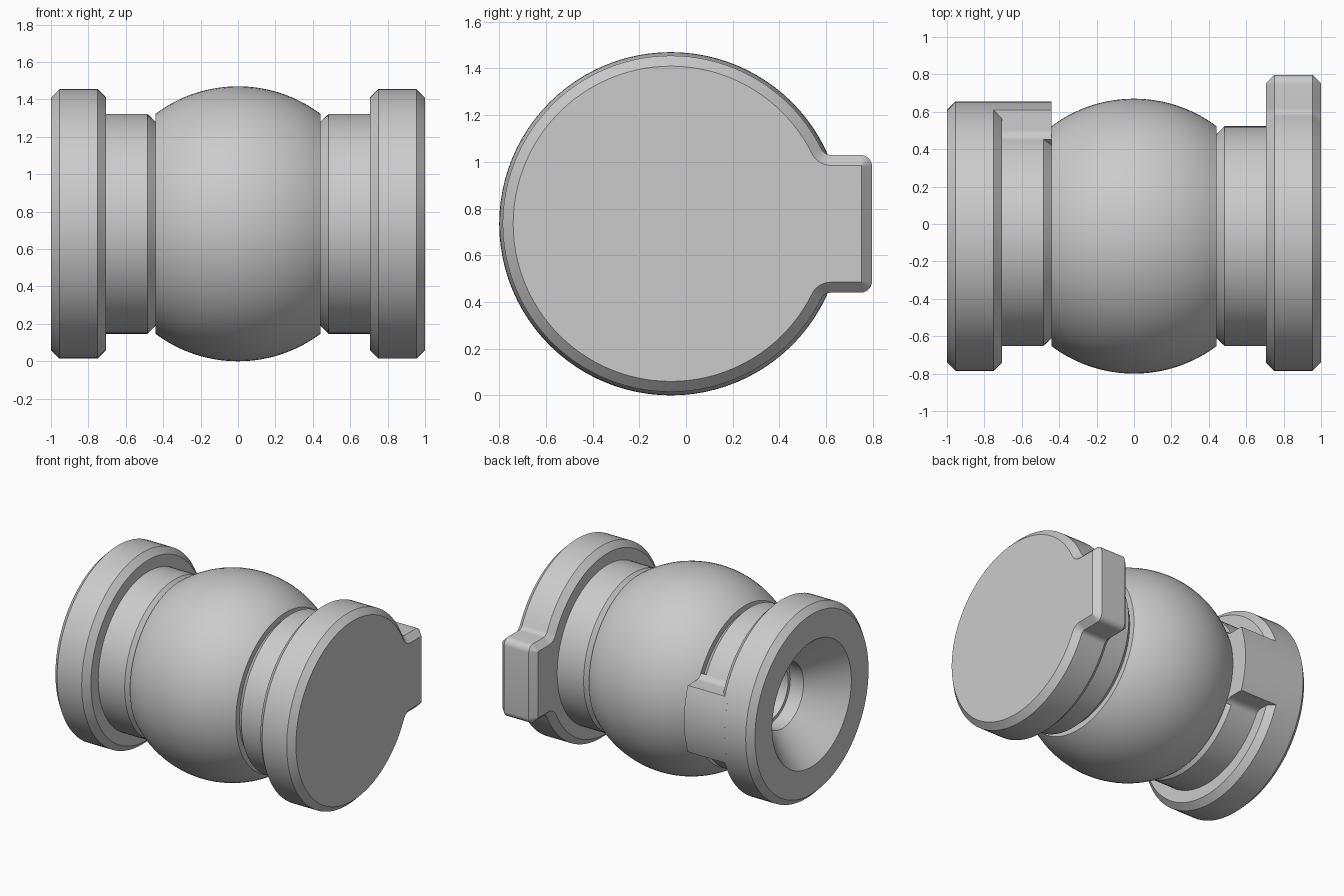
import bpy, bmesh
from math import sin, cos, pi, sqrt, asin, atan2, radians

if "Cube" in bpy.data.objects:
    bpy.data.objects.remove(bpy.data.objects["Cube"], do_unlink=True)

CY, CZ = -0.065, 0.735          # axis of the whole body, along x
SEGMENTS = 96
BALL_R, FLANGE_R, NECK_R = 0.735, 0.72, 0.588
GAP_X, GAP_R = 0.44, 0.545      # groove between ball and neck
BEVEL = 0.045

grey = bpy.data.materials.new("plain grey")
grey.use_nodes = True
GREY = (0.6, 0.6, 0.6, 1)
grey.diffuse_color = GREY
grey.node_tree.nodes["Principled BSDF"].inputs["Base Color"].default_value = GREY


def finish(name, bm):
    """Turn a bmesh into a shaded object sitting on the body axis."""
    bmesh.ops.remove_doubles(bm, verts=bm.verts, dist=1e-5)
    bmesh.ops.recalc_face_normals(bm, faces=bm.faces)
    mesh = bpy.data.meshes.new(name)
    bm.to_mesh(mesh)
    bm.free()
    mesh.materials.append(grey)
    obj = bpy.data.objects.new(name, mesh)
    obj.location = (0, CY, CZ)
    bpy.context.collection.objects.link(obj)
    bpy.ops.object.select_all(action="DESELECT")
    obj.select_set(True)
    bpy.context.view_layer.objects.active = obj
    bpy.ops.object.shade_smooth_by_angle(angle=radians(28))
    return obj


def loft(name, sections, caps=True):
    """Join rings given as (x, [(y, z), ...]) into a closed skin."""
    bm = bmesh.new()
    rings = [[bm.verts.new((x, y, z)) for y, z in pts] for x, pts in sections]
    for a, b in zip(rings, rings[1:]):
        for i in range(len(a)):
            bm.faces.new((a[i - 1], a[i], b[i], b[i - 1]))
    if caps:
        bm.faces.new(rings[0])
        bm.faces.new(rings[-1])
    return finish(name, bm)


def lathe(name, profile):
    """Revolve (x, radius) points about the x axis."""
    bm = bmesh.new()
    verts = [bm.verts.new((x, r, 0)) for x, r in profile]
    edges = [bm.edges.new(pair) for pair in zip(verts, verts[1:])]
    bmesh.ops.spin(bm, geom=verts + edges, cent=(0, 0, 0), axis=(1, 0, 0),
                   angle=2 * pi, steps=SEGMENTS)
    bmesh.ops.dissolve_degenerate(bm, dist=1e-6, edges=bm.edges)
    return finish(name, bm)


def arc(cy, cz, r, start, end, steps):
    return [(cy + r * cos(start + (end - start) * i / steps),
             cz + r * sin(start + (end - start) * i / steps)) for i in range(steps + 1)]


def mirrored(half):
    """Complete an outline by reflecting it in z."""
    return half + [(y, -z) for y, z in reversed(half)]


def tab_outline(inset):
    """Disc with a rounded tab on +y, shrunk evenly by inset."""
    h, end, corner, fillet = 0.295, 0.862, 0.05, 0.045
    fz = h + fillet
    fy = sqrt((FLANGE_R + fillet) ** 2 - fz ** 2)
    join = atan2(fz, fy)
    half = arc(end - corner, h - corner, corner - inset, 0, pi / 2, 6)
    half += arc(fy, fz, fillet + inset, -pi / 2, join - pi, 8)
    half += arc(0, 0, FLANGE_R - inset, join, pi - 0.02, SEGMENTS // 2)[1:]
    return mirrored(half)


def lug_outline():
    """Section of the lug that rides over the neck, filleted at its root."""
    h, fillet = 0.25, 0.06
    fz = h + fillet
    fy = sqrt((NECK_R + fillet) ** 2 - fz ** 2)
    half = arc(0, 0, FLANGE_R, 0.01, asin(h / FLANGE_R), 8)
    half += arc(fy, fz, fillet, -pi / 2, atan2(fz, fy) - pi, 8)
    half.append((0.45, 0.2))
    return mirrored(half)


# Central ball, cut flat at both ends
edge = asin(GAP_X / BALL_R)
ball = [(BALL_R * sin(edge * i / 16), BALL_R * cos(edge * i / 16)) for i in range(-16, 17)]
lathe("ball", [(-GAP_X, 0)] + ball + [(GAP_X, 0)])

# Solid neck and tabbed flange on +x
lathe("left_neck", [(0.3, 0), (0.3, GAP_R), (GAP_X, GAP_R), (0.485, NECK_R),
                    (0.8, NECK_R), (0.8, 0)])
loft("left_flange_with_tab", [(0.705, tab_outline(BEVEL)), (0.75, tab_outline(0)),
                              (0.955, tab_outline(0)), (1.0, tab_outline(BEVEL))])

# Flange and neck on -x with a countersunk, stepped bore
lathe("right_flange_with_bore", [
    (-0.46, 0), (-0.46, 0.22), (-0.65, 0.22), (-0.65, 0.245), (-0.76, 0.245),
    (-1, 0.47), (-1, FLANGE_R - BEVEL), (-0.955, FLANGE_R), (-0.75, FLANGE_R),
    (-0.705, FLANGE_R - BEVEL), (-0.705, NECK_R), (-0.485, NECK_R),
    (-GAP_X, GAP_R), (-GAP_X, 0)])

# Lug bridging the -x flange and its neck
loft("right_lug", [(-0.78, lug_outline()), (-0.442, lug_outline())])
